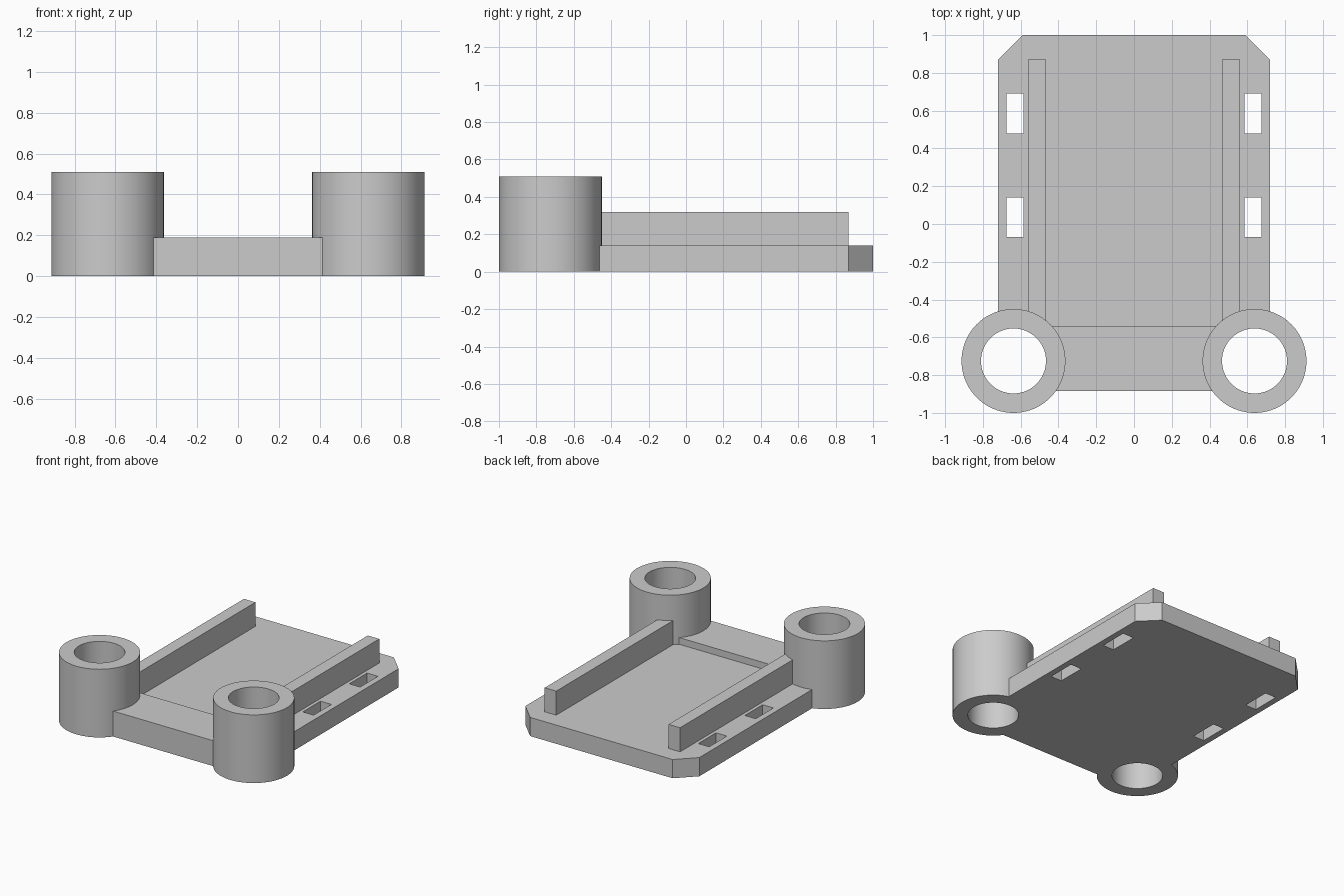
import bpy
import bmesh
from math import cos, sin, tau, radians

cube = bpy.data.objects.get("Cube")
if cube:
    bpy.data.objects.remove(cube, do_unlink=True)

grey = bpy.data.materials.new("light_grey")
grey.use_nodes = True
grey.diffuse_color = (0.6, 0.6, 0.6, 1)
grey.node_tree.nodes["Principled BSDF"].inputs["Base Color"].default_value = (0.6, 0.6, 0.6, 1)


def extrude(name, loops, z0, z1):
    """Extrude closed outlines from z0 to z1; inner outlines become holes."""
    curve = bpy.data.curves.new(name, "CURVE")
    curve.dimensions = "2D"
    curve.fill_mode = "BOTH"
    curve.extrude = (z1 - z0) / 2
    for loop in loops:
        spline = curve.splines.new("POLY")
        spline.points.add(len(loop) - 1)
        for point, (x, y) in zip(spline.points, loop):
            point.co = (x, y, 0, 1)
        spline.use_cyclic_u = True
    helper = bpy.data.objects.new(name + "_outline", curve)
    bpy.context.collection.objects.link(helper)
    bpy.context.view_layer.update()
    evaluated = helper.evaluated_get(bpy.context.evaluated_depsgraph_get())
    mesh = bpy.data.meshes.new_from_object(evaluated)
    bpy.data.objects.remove(helper, do_unlink=True)

    bm = bmesh.new()
    bm.from_mesh(mesh)
    bmesh.ops.translate(bm, verts=bm.verts, vec=(0, 0, (z0 + z1) / 2))
    bmesh.ops.remove_doubles(bm, verts=bm.verts, dist=0.0005)
    bmesh.ops.recalc_face_normals(bm, faces=bm.faces)
    bm.to_mesh(mesh)
    bm.free()
    mesh.name = name
    mesh.materials.clear()
    mesh.materials.append(grey)
    obj = bpy.data.objects.new(name, mesh)
    bpy.context.collection.objects.link(obj)
    bpy.ops.object.select_all(action="DESELECT")
    obj.select_set(True)
    bpy.context.view_layer.objects.active = obj
    bpy.ops.object.shade_smooth_by_angle(angle=radians(30))
    return obj


def rect(x0, x1, y0, y1):
    return [(x0, y0), (x1, y0), (x1, y1), (x0, y1)]


def circle(x, y, r, n=96):
    return [(x + r * cos(tau * i / n), y + r * sin(tau * i / n)) for i in range(n)]


def mirrored(half):
    """Complete a right-hand outline across x = 0."""
    return half + [(-x, y) for x, y in reversed(half)]


# Base plate with chamfered back corners and four strap slots
plate = mirrored([(0.44, -0.54), (0.62, -0.5), (0.72, -0.5), (0.72, 0.87), (0.59, 1.0)])
slots = [rect(min(s * 0.585, s * 0.675), max(s * 0.585, s * 0.675), y, y + 0.21)
         for s in (-1, 1) for y in (-0.07, 0.48)]
extrude("base_plate", [plate] + slots, 0, 0.14)

# Raised crossbar whose ends sit inside the tube walls
bar = mirrored([(0.42, -0.885), (0.45, -0.84), (0.45, -0.6), (0.44, -0.54)])
extrude("front_crossbar", [bar], 0, 0.19)

# Mounting tubes and guide rails on both sides
for side, s in (("left", 1), ("right", -1)):
    cx = s * 0.638
    extrude(side + "_tube", [circle(cx, -0.725, 0.275), circle(cx, -0.725, 0.172)], 0, 0.51)
    a, b = sorted((s * 0.465, s * 0.56))
    extrude(side + "_rail", [rect(a, b, -0.53, 0.87)], 0.14, 0.32)
